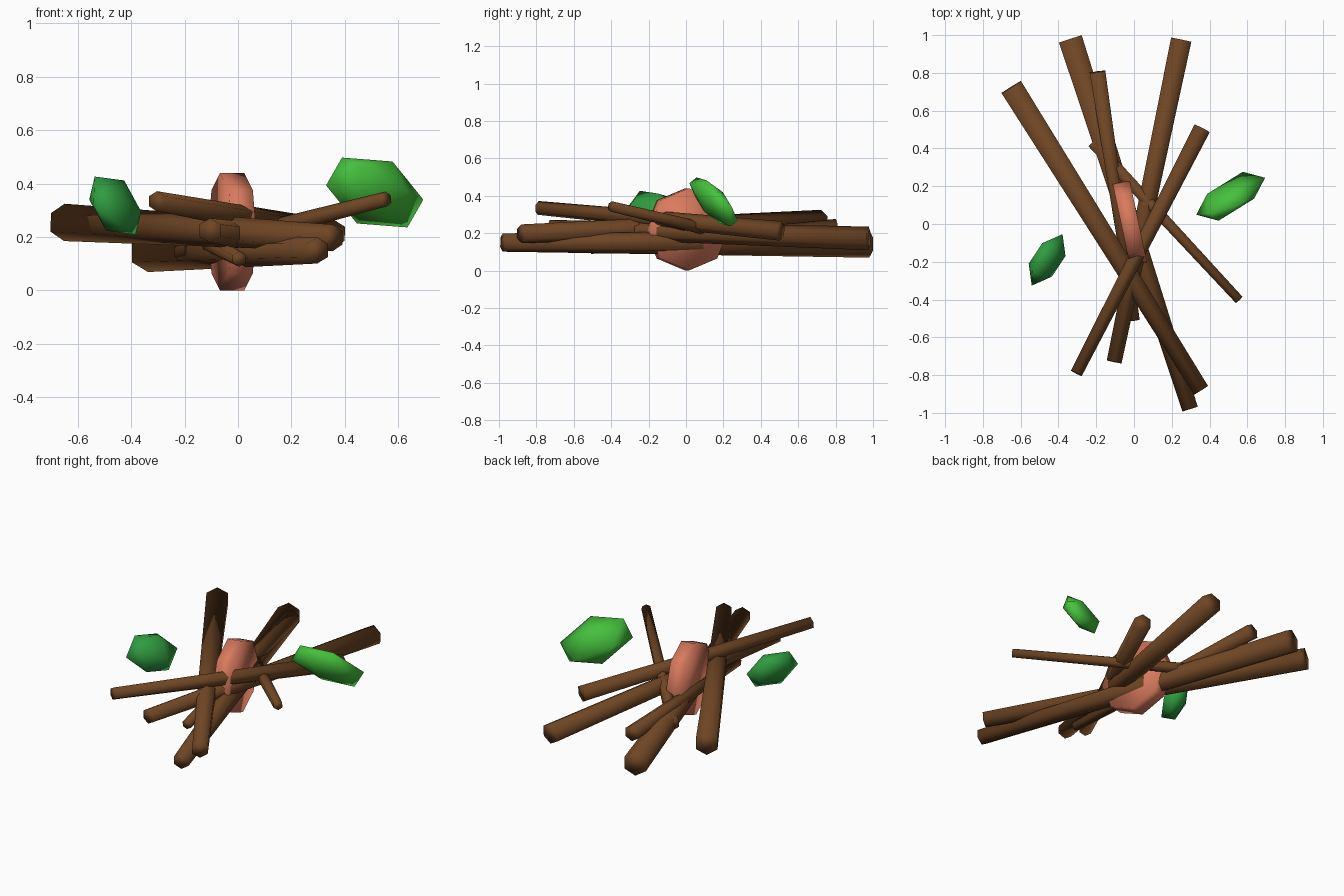
import bpy
import bmesh
from math import radians, sin, cos
from mathutils import Vector, Matrix

cube = bpy.data.objects.get("Cube")
if cube:
    bpy.data.objects.remove(cube, do_unlink=True)


def make_material(name, hex_code):
    """Flat material from an sRGB hex code."""
    rgb = [int(hex_code[i:i + 2], 16) / 255 for i in (0, 2, 4)]
    color = [((c + 0.055) / 1.055) ** 2.4 for c in rgb] + [1]
    mat = bpy.data.materials.new(name)
    mat.use_nodes = True
    mat.diffuse_color = color
    shader = mat.node_tree.nodes["Principled BSDF"]
    shader.inputs["Base Color"].default_value = color
    shader.inputs["Roughness"].default_value = 0.9
    return mat


def finish(bm, name, mat):
    """Turn a bmesh into a smooth shaded object."""
    bmesh.ops.recalc_face_normals(bm, faces=bm.faces)
    for face in bm.faces:
        face.smooth = True
    mesh = bpy.data.meshes.new(name)
    bm.to_mesh(mesh)
    bm.free()
    mesh.materials.append(mat)
    obj = bpy.data.objects.new(name, mesh)
    bpy.context.collection.objects.link(obj)


def rod(name, start, end, r_start, r_end, mat, sides=6):
    """Tapered prism between two points, one corner facing up."""
    start, end = Vector(start), Vector(end)
    axis = end - start
    place = Matrix.Translation((start + end) / 2) @ axis.to_track_quat('Z', 'Y').to_matrix().to_4x4()
    bm = bmesh.new()
    bmesh.ops.create_cone(bm, cap_ends=True, segments=sides, radius1=r_start,
                          radius2=r_end, depth=axis.length, matrix=place)
    finish(bm, name, mat)


def leaf(name, center, a, b, c, mat):
    """Icosahedron stretched along three axis vectors."""
    center, a, b, c = map(Vector, (center, a, b, c))
    short, long = 0.526, 0.851
    bm = bmesh.new()
    for p, q in ((a, c), (c, b), (b, a)):
        for s in (-1, 1):
            for t in (-1, 1):
                bm.verts.new(center + p * short * s + q * long * t)
    bmesh.ops.convex_hull(bm, input=bm.verts)
    finish(bm, name, mat)


bark = make_material("bark_brown", "6e4524")
clay = make_material("clay_pink", "d97a5e")
light_green = make_material("light_leaf_green", "45c13d")
dark_green = make_material("dark_leaf_green", "2f9c40")

# Sticks: thick end, thin end, radii
sticks = [
    ((-0.65, 0.725, 0.255), (0.355, -0.88, 0.197), 0.07, 0.05),
    ((-0.337, 0.98, 0.142), (0.297, -0.98, 0.15), 0.073, 0.049),
    ((0.25, 0.975, 0.172), (-0.105, -0.73, 0.225), 0.063, 0.046),
    ((0.36, 0.505, 0.212), (-0.305, -0.79, 0.335), 0.052, 0.037),
    ((-0.193, 0.805, 0.228), (0.005, -0.51, 0.118), 0.048, 0.029),
    ((-0.215, 0.43, 0.145), (0.555, -0.4, 0.343), 0.037, 0.028),
]
for i, (thick, thin, r_thick, r_thin) in enumerate(sticks):
    rod(f"stick_{i + 1}", thick, thin, r_thick, r_thin, bark)

# Upright eight-sided disc in the middle of the pile
middle = Vector((-0.022, 0.005, 0.22))
half = Vector((cos(radians(12)), sin(radians(12)), 0)) * 0.046
rod("center_disc", middle - half, middle + half, 0.22, 0.22, clay, sides=8)

# Leaves
leaf("left_leaf", (0.512, 0.147, 0.367), (0.18, 0.05, -0.014),
     (0.055, 0.105, -0.028), (-0.033, -0.076, 0.145), light_green)
leaf("right_leaf", (-0.46, -0.19, 0.318), (0.105, 0.092, -0.014),
     (-0.015, 0.11, 0.02), (-0.025, -0.01, 0.119), dark_green)
